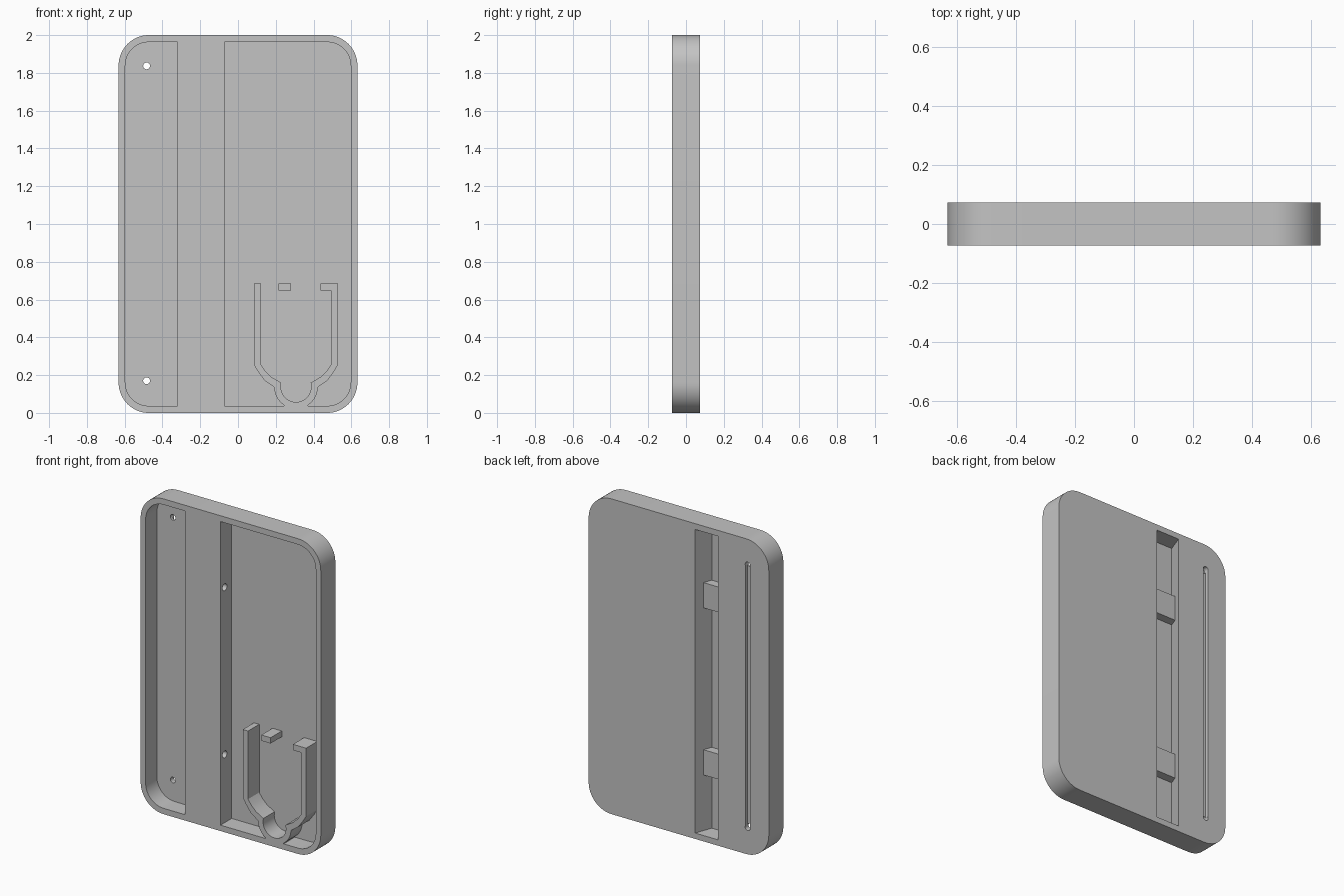
import bpy, bmesh
from math import sin, cos, pi, radians
from mathutils import Vector

if "Cube" in bpy.data.objects:
    bpy.data.objects.remove(bpy.data.objects["Cube"])

grey = bpy.data.materials.new("plain_grey")
grey.use_nodes = True
grey.diffuse_color = (0.55, 0.55, 0.55, 1)
grey.node_tree.nodes["Principled BSDF"].inputs["Base Color"].default_value = (0.55, 0.55, 0.55, 1)

HALF = 0.073                 # half thickness of the plate
FLOOR = HALF - 0.034         # floor of the front recesses
OVER = 0.02                  # overshoot of cutters


def arc(cx, cz, r, a0, a1, n=12):
    steps = [radians(a0 + (a1 - a0) * i / n) for i in range(n + 1)]
    return [(cx + r * cos(a), cz + r * sin(a)) for a in steps]


def rounded(x0, x1, z0, z1, left, right):
    """Rectangle with its own corner radius on each side."""
    pts = []
    for x, z, sx, sz, r, a in ((x0, z0, 1, 1, left, 180), (x1, z0, -1, 1, right, 270),
                               (x1, z1, -1, -1, right, 0), (x0, z1, 1, -1, left, 90)):
        pts += arc(x + sx * r, z + sz * r, r, a, a + 90, 16) if r else [(x, z)]
    return pts


def prism(name, pts, axis, lo, hi):
    """Extrude a closed profile along one axis."""
    place = {"x": lambda a, b, t: (t, a, b),
             "y": lambda a, b, t: (a, t, b),
             "z": lambda a, b, t: (a, b, t)}[axis]
    bm = bmesh.new()
    face = bm.faces.new([bm.verts.new(place(a, b, lo)) for a, b in pts])
    new = bmesh.ops.extrude_face_region(bm, geom=[face])["geom"]
    shift = Vector(place(0, 0, hi - lo))
    bmesh.ops.translate(bm, vec=shift, verts=[v for v in new if isinstance(v, bmesh.types.BMVert)])
    bmesh.ops.recalc_face_normals(bm, faces=bm.faces)
    mesh = bpy.data.meshes.new(name)
    bm.to_mesh(mesh)
    bm.free()
    mesh.materials.append(grey)
    obj = bpy.data.objects.new(name, mesh)
    bpy.context.collection.objects.link(obj)
    return obj


def cut(target, cutter):
    """Subtract the cutter and discard it."""
    cutter.hide_render = True
    mod = target.modifiers.new("cut", "BOOLEAN")
    mod.operation = "DIFFERENCE"
    mod.solver = "EXACT"
    mod.object = cutter
    bpy.context.view_layer.objects.active = target
    bpy.ops.object.modifier_apply(modifier=mod.name)
    bpy.data.objects.remove(cutter)


# Plate with rounded corners
plate = prism("case_plate", rounded(-0.632, 0.632, 0, 2, 0.16, 0.16), "y", -HALF, HALF)

# Front recesses either side of the central rib
left_recess = prism("narrow_recess", rounded(-0.597, -0.32, 0.037, 1.963, 0.125, 0),
                    "y", -HALF - OVER, FLOOR)
right_recess = prism("wide_recess", rounded(-0.072, 0.597, 0.037, 1.963, 0, 0.125),
                     "y", -HALF - OVER, FLOOR)

# Holder ridge: half profile about its centre line, mirrored, with a hook on one arm
CX = 0.307
ARM_TOP, HOOK = 0.686, 0.649
inner = [(-0.185, 0.254), (-0.163, 0.222), (-0.13, 0.19), (-0.078, 0.16)]
inner += arc(0, 0.137, 0.08, 180, 270)
outer = [(-0.222, 0.254), (-0.2, 0.217), (-0.165, 0.17), (-0.117, 0.137)]
outer += arc(0, 0.137, 0.115, 188, 236) + [(-0.064, 0.02)]


def mirrored(pts):
    return [(-x, z) for x, z in pts]


ridge = [(-0.222, ARM_TOP)] + outer + mirrored(outer)[::-1]
ridge += [(0.222, ARM_TOP), (0.13, ARM_TOP), (0.13, HOOK), (0.185, HOOK)]
ridge += mirrored(inner) + inner[:-1][::-1] + [(-0.185, ARM_TOP)]
tab = [(-0.092, HOOK), (-0.027, HOOK), (-0.027, ARM_TOP), (-0.092, ARM_TOP)]
for name, shape in (("holder_ridge", ridge), ("holder_tab", tab)):
    cut(right_recess, prism(name, [(CX + x, z) for x, z in shape], "y", -HALF - 0.05, HALF))

# Slanted channel at the back of the rib, with two blocks left standing in it
LEAN = 0.04 / 0.11
back, deep = HALF + OVER, HALF - 0.11


def lean(x, y):
    return (x - (HALF - y) * LEAN, y)


channel = prism("slanted_channel", [lean(-0.115, deep), lean(-0.115, back),
                                    lean(-0.277, back), lean(-0.277, deep)], "z", 0.037, 1.963)
for z in (0.47, 1.53):
    cut(channel, prism("channel_block", [(-0.4, deep - 0.03), (0, deep - 0.03),
                                         (0, 0.018), (-0.4, 0.018)], "z", z - 0.08, z + 0.08))

# Long groove at the back
groove = prism("back_groove", rounded(-0.499, -0.467, 0.17, 1.83, 0, 0), "y", HALF - 0.02, back)

for cutter in (left_recess, right_recess, channel, groove):
    cut(plate, cutter)

# Small holes: through the recess floor, and sideways into the rib
for z in (0.17, 1.837):
    cut(plate, prism("floor_hole", arc(-0.484, z, 0.018, 0, 345, 23), "y", 0, back))
for z in (0.47, 1.53):
    cut(plate, prism("rib_hole", arc(-0.03, z, 0.022, 0, 345, 23), "x", -0.2, -0.05))

# Smooth the rounded corners, keep edges sharp
bpy.ops.object.select_all(action="DESELECT")
plate.select_set(True)
bpy.context.view_layer.objects.active = plate
bpy.ops.object.shade_smooth_by_angle(angle=radians(25))
